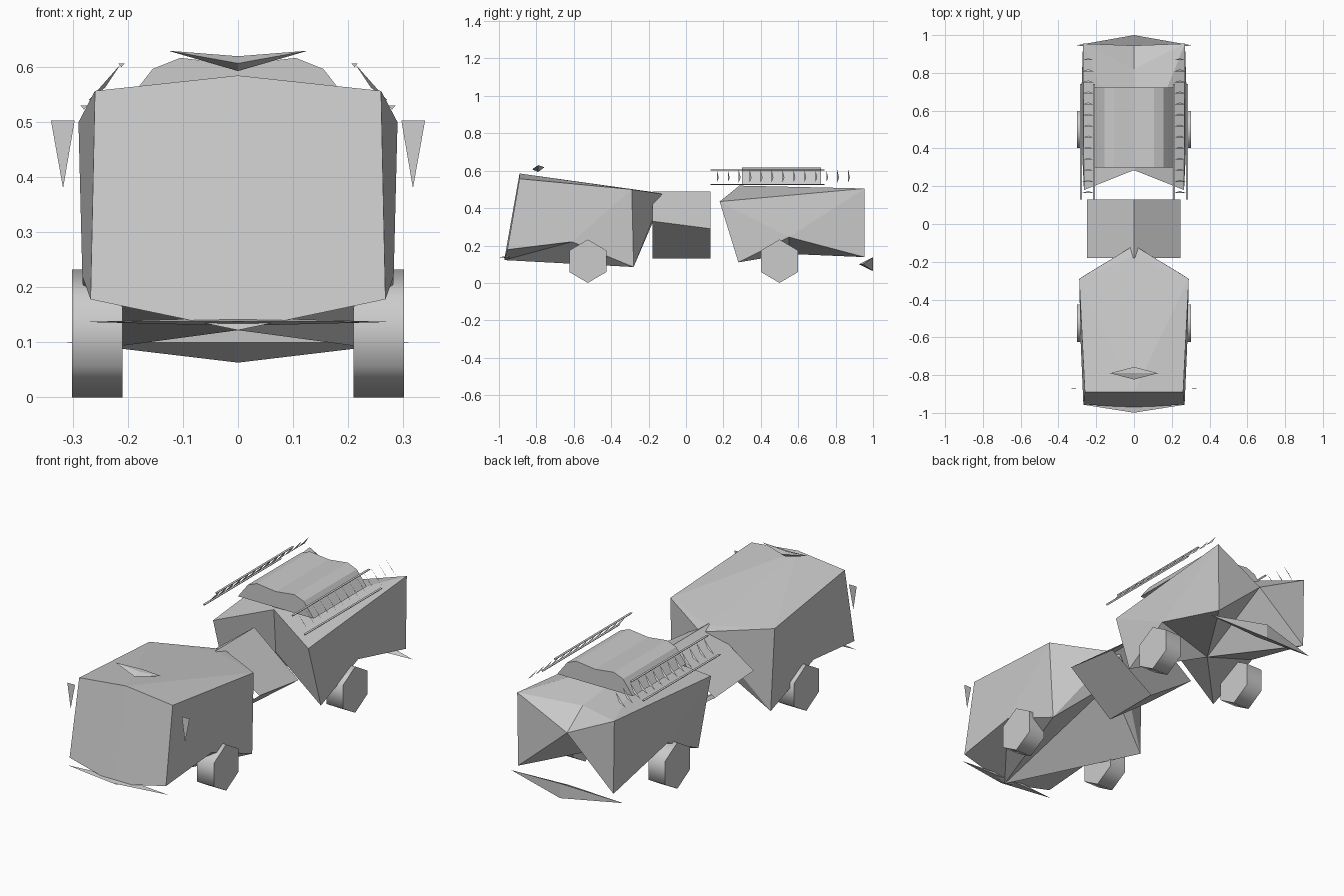
import bpy, bmesh, math
from mathutils import Vector

if "Cube" in bpy.data.objects:
    bpy.data.objects.remove(bpy.data.objects["Cube"])


def mesh_object(name, verts, faces, mirror=True):
    """Build a mesh; with mirror=True the points describe the +x half only."""
    bm = bmesh.new()
    vs = [bm.verts.new(v) for v in verts]
    for f in faces:
        bm.faces.new([vs[i] for i in f])
    if mirror:
        geom = bm.verts[:] + bm.edges[:] + bm.faces[:]
        copy = bmesh.ops.duplicate(bm, geom=geom)["geom"]
        for v in copy:
            if isinstance(v, bmesh.types.BMVert):
                v.co.x *= -1
        bmesh.ops.remove_doubles(bm, verts=bm.verts[:], dist=0.0005)
    bmesh.ops.recalc_face_normals(bm, faces=bm.faces[:])
    me = bpy.data.meshes.new(name)
    bm.to_mesh(me)
    bm.free()
    ob = bpy.data.objects.new(name, me)
    bpy.context.collection.objects.link(ob)
    return ob


def loft(name, front, back, y0, y1, caps=False):
    """Join two closed (x, z) profiles along y."""
    n = len(front)
    verts = [(x, y0, z) for x, z in front] + [(x, y1, z) for x, z in back]
    faces = [(i, (i + 1) % n, n + (i + 1) % n, n + i) for i in range(n)]
    if caps:
        faces += [tuple(range(n)), tuple(range(2 * n - 1, n - 1, -1))]
    return mesh_object(name, verts, faces, mirror=False)


# Cab: sloped front, pointed back, hollowed underside
cab = [(0, -0.89, 0.585), (0.26, -0.89, 0.557),      # 0 1 windscreen top
       (0.268, -0.955, 0.178), (0, -0.972, 0.122),   # 2 3 front bottom
       (0.29, -0.29, 0.50), (0.275, -0.28, 0.085),   # 4 5 rear corner
       (0.283, -0.61, 0.22),                         # 6 wheel arch
       (0, -0.175, 0.33),                            # 7 rear centre low
       (0.02, -0.125, 0.475), (0, -0.17, 0.485),     # 8 9 rear notch
       (0, -0.18, 0.41)]                             # 10
mesh_object("cab", cab, [
    (0, 3, 2, 1), (0, 1, 4), (0, 4, 9), (9, 4, 8),
    (1, 2, 6), (1, 6, 4), (4, 6, 5), (2, 3, 6), (3, 5, 6), (3, 7, 5),
    (4, 5, 8), (5, 7, 8), (7, 10, 8), (10, 9, 8)])

# Link between cab and body: four-sided tube on its corner
loft("cab_link",
     [(-0.25, 0.32), (0, 0.13), (0.245, 0.33), (0, 0.49)],
     [(-0.25, 0.30), (0, 0.13), (0.245, 0.29), (0, 0.49)], -0.18, 0.13)

# Rear body: inward front and rear, wheel arch, low keel underneath
body = [(0, 0.285, 0.52), (0.265, 0.18, 0.435),      # 0 1 front top
        (0.265, 0.28, 0.11), (0, 0.30, 0.30),        # 2 3 front bottom
        (0.27, 0.955, 0.505), (0.265, 0.955, 0.138), # 4 5 rear corner
        (0.283, 0.55, 0.245),                        # 6 wheel arch
        (0, 0.945, 0.37), (0, 0.82, 0.46),           # 7 8 rear centre, roof
        (0, 0.55, 0.155)]                            # 9 keel
mesh_object("rear_body", body, [
    (0, 1, 4), (0, 4, 8), (8, 4, 7), (0, 3, 2, 1),
    (1, 2, 6), (1, 6, 4), (4, 6, 5), (4, 5, 7),
    (2, 3, 9), (2, 9, 6), (6, 9, 5), (9, 7, 5)])

# Bumpers and roof beacon: wedges with pointed ends
mesh_object("front_bumper", [(0.28, -0.955, 0.137), (0, -0.999, 0.138),
                             (0, -0.94, 0.145), (0, -0.94, 0.130)],
            [(0, 1, 2), (0, 2, 3), (0, 3, 1)])
mesh_object("rear_bumper", [(0.31, 0.945, 0.10), (0, 1.0, 0.137),
                            (0, 1.0, 0.063), (0, 0.925, 0.10)],
            [(0, 1, 2), (0, 2, 3), (0, 3, 1)])
mesh_object("roof_beacon", [(0.127, -0.79, 0.63), (0, -0.823, 0.607),
                            (0, -0.79, 0.62), (0, -0.757, 0.618), (0, -0.79, 0.593)],
            [(0, 1, 2), (0, 2, 3), (0, 3, 4), (0, 4, 1)])

# Side mirrors: flat triangles
mesh_object("side_mirrors", [(0.297, -0.87, 0.503), (0.34, -0.87, 0.503),
                             (0.318, -0.875, 0.38)], [(0, 1, 2)])

# Six-sided wheels standing on a corner, with softly shaded treads
for y, tag in ((-0.525, "front"), (0.5, "rear")):
    for side, sname in ((1, "right"), (-1, "left")):
        ring = [(math.sin(k * math.pi / 3) * 0.114, math.cos(k * math.pi / 3) * 0.116)
                for k in range(6)]
        verts = [(x, y + dy, 0.116 + dz) for x in (side * 0.21, side * 0.302)
                 for dy, dz in ring]
        faces = [(k, (k + 1) % 6, 6 + (k + 1) % 6, 6 + k) for k in range(6)]
        faces += [(5, 4, 3, 2, 1, 0), (6, 7, 8, 9, 10, 11)]
        wheel = mesh_object(f"{tag}_{sname}_wheel", verts, faces, mirror=False)
        bpy.ops.object.select_all(action='DESELECT')
        wheel.select_set(True)
        bpy.context.view_layer.objects.active = wheel
        bpy.ops.object.shade_smooth_by_angle(angle=math.radians(65))

# Arched cover on the body roof
half = [(0.21, 0.525), (0.18, 0.565), (0.155, 0.597), (0.105, 0.617)]
arch = half + [(0, 0.605)] + [(-x, z) for x, z in reversed(half)]
loft("roof_cover", arch, arch, 0.30, 0.722, caps=True)

# Leaning ladders: two thin rails and sliver rungs on each side
low, high = Vector((0.28, 0, 0.53)), Vector((0.212, 0, 0.607))
verts, faces = [], []
for p in (low, high):
    b = len(verts)
    for y in (0.13, 0.74):
        for dx, dz in ((0.006, 0), (-0.006, 0), (0, -0.007)):
            verts.append((p.x + dx, y, p.z + dz))
    faces += [(b + i, b + (i + 1) % 3, b + 3 + (i + 1) % 3, b + 3 + i) for i in range(3)]
    faces += [(b, b + 2, b + 1), (b + 3, b + 4, b + 5)]
a, m, c = (low.lerp(high, t) for t in (0.1, 0.5, 0.98))
for k in range(13):
    y = 0.165 + k * 0.0585
    b = len(verts)
    verts += [(a.x, y, a.z), (c.x, y, c.z), (m.x - 0.004, y + 0.01, m.z - 0.006)]
    faces.append((b, b + 1, b + 2))
mesh_object("side_ladders", verts, faces)
